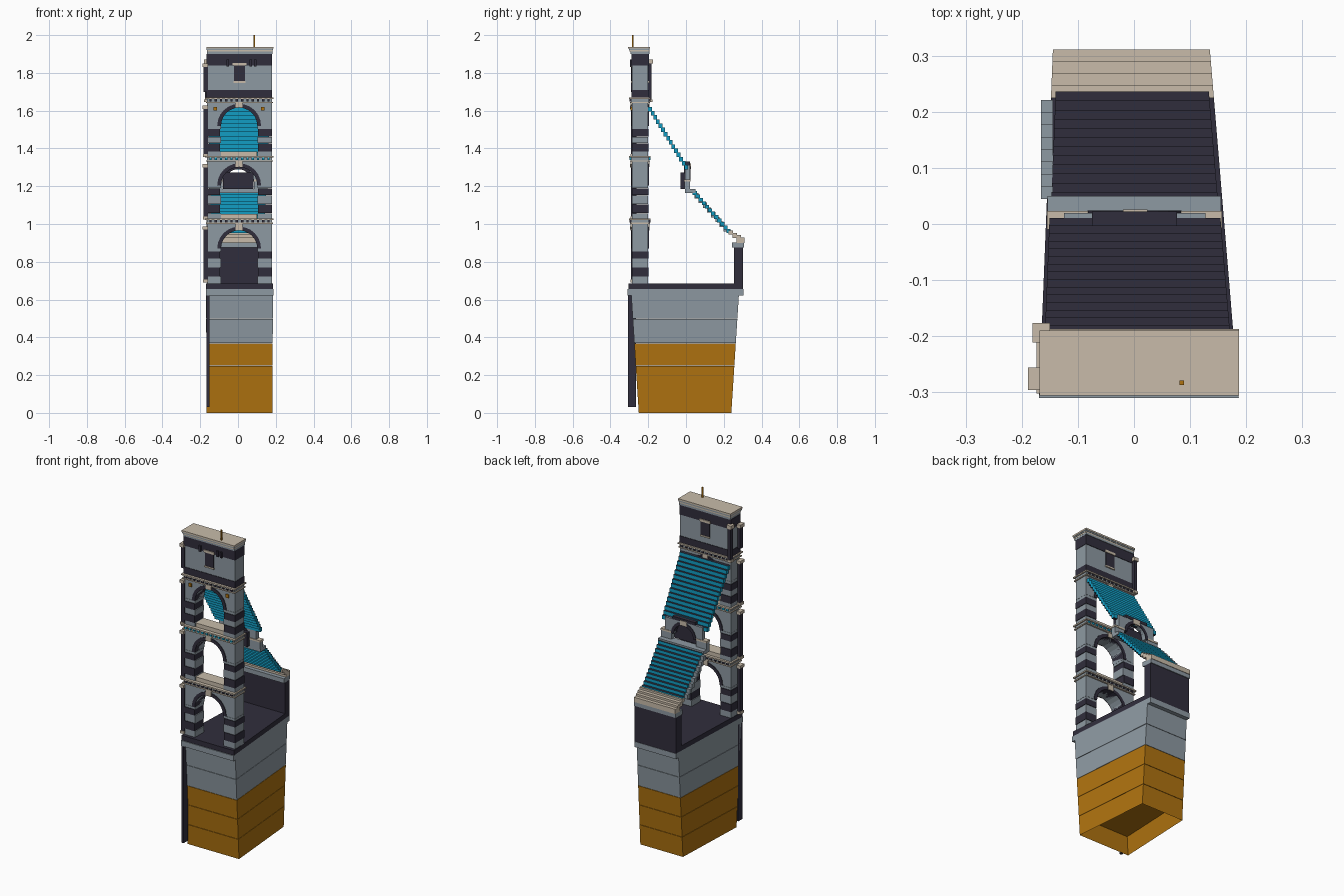
import bpy, bmesh, math

if "Cube" in bpy.data.objects:
    bpy.data.objects.remove(bpy.data.objects["Cube"])


def material(name, rgb):
    m = bpy.data.materials.new(name)
    m.diffuse_color = (*rgb, 1)
    m.use_nodes = True
    m.node_tree.nodes["Principled BSDF"].inputs["Base Color"].default_value = m.diffuse_color
    return m


GREY = material("stone_grey", (0.27, 0.32, 0.36))
DARK = material("dark_slate", (0.03, 0.027, 0.045))
CREAM = material("cream_stone", (0.58, 0.50, 0.40))
TEAL = material("teal_tile", (0.006, 0.34, 0.55))
OCHRE = material("ochre", (0.43, 0.17, 0.005))


def finish(name, bm, *mats):
    bmesh.ops.recalc_face_normals(bm, faces=bm.faces)
    me = bpy.data.meshes.new(name)
    bm.to_mesh(me)
    bm.free()
    for m in mats:
        me.materials.append(m)
    ob = bpy.data.objects.new(name, me)
    bpy.context.collection.objects.link(ob)
    return ob


def loft(bm, lower, upper, bottom=True):
    a = [bm.verts.new(p) for p in lower]
    b = [bm.verts.new(p) for p in upper]
    n = len(a)
    if bottom:
        bm.faces.new(a[::-1])
    bm.faces.new(b)
    for i in range(n):
        j = (i + 1) % n
        bm.faces.new((a[i], a[j], b[j], b[i]))


def add_box(bm, x0, x1, y0, y1, z0, z1):
    q = [(x0, y0), (x1, y0), (x1, y1), (x0, y1)]
    loft(bm, [(*p, z0) for p in q], [(*p, z1) for p in q])


def box(name, mat, *boxes):
    bm = bmesh.new()
    for b in boxes:
        add_box(bm, *b)
    return finish(name, bm, mat)


def left(y):    # the plan narrows toward the back
    return -0.157 + 0.04 * y


def right(y):
    return 0.161 - 0.083 * y


def plan(y0, y1, z, inset=0.0):
    return [(left(y0) + inset, y0, z), (right(y0) - inset, y0, z),
            (right(y1) - inset, y1, z), (left(y1) + inset, y1, z)]


def taper_slab(name, mat, y0, y1, z0, z1, inset=0.0):
    bm = bmesh.new()
    loft(bm, plan(y0, y1, z0, inset), plan(y0, y1, z1, inset))
    return finish(name, bm, mat)


def extrude_xz(name, mat, pts, y0, y1):
    bm = bmesh.new()
    loft(bm, [(x, y0, z) for x, z in pts], [(x, y1, z) for x, z in pts])
    return finish(name, bm, mat)


def arc(cx, cz, r, n=12):
    return [(cx + r * math.cos(math.pi * i / n), cz + r * math.sin(math.pi * i / n)) for i in range(n + 1)]


def arch(name, x0, x1, cx, spring, top, r, ring, y0, y1):
    """Spandrel wall with a round cut-out, plus a slightly proud dark arch ring."""
    extrude_xz(name + "_spandrel", GREY,
               [(x1, spring)] + [(x1, top), (x0, top), (x0, spring)] + arc(cx, spring, r)[::-1], y0, y1)
    extrude_xz(name + "_ring", DARK,
               arc(cx, spring, r + ring) + arc(cx, spring, r)[::-1], y0 - 0.004, y1 + 0.004)


# Tapered base in courses, open at the very bottom
base_levels = [0, 0.125, 0.25, 0.37, 0.5, 0.625]
for i, (z0, z1) in enumerate(zip(base_levels, base_levels[1:])):
    bm = bmesh.new()
    ring = [plan(-0.25 - 0.04 * z / 0.625, 0.24 + 0.04 * z / 0.625, z) for z in (z0, z1 - 0.002)]
    loft(bm, *ring, bottom=i > 0)
    finish(f"base_course_{i}", bm, OCHRE if i < 3 else GREY)
taper_slab("base_cornice", GREY, -0.31, 0.305, 0.622, 0.655)
taper_slab("courtyard_floor", DARK, -0.305, 0.27, 0.655, 0.685)
box("corner_downpipe", DARK, (-0.168, -0.152, -0.308, -0.265, 0.03, 0.622))

# Three arched storeys of the front tower
X0, X1, CX, Y0, Y1 = -0.164, 0.179, 0.006, -0.285, -0.2
for s, (z, top) in enumerate([(0.685, 1.0), (1.02, 1.33), (1.35, 1.64)]):
    n = f"storey_{s + 1}"
    spring = (0.87, 1.205, 1.52)[s]
    h = spring - z
    cuts = [0, 0.2, 0.46, 0.72, 0.92, 1.0] if s < 2 else [0, 0.2, 0.46, 0.66, 0.9, 1.0]
    for c in range(5):
        a, b = z + h * cuts[c], z + h * cuts[c + 1] - 0.001
        dark = c % 2
        g = 0.002 if dark else 0
        box(f"{n}_pier_course_{c}", DARK if dark else GREY,
            (X0 - g, -0.09 - g * 2, Y0 - g, Y1 + g, a, b),
            (0.102 + g * 2, X1 + g, Y0 - g, Y1 + g, a, b))
    arch(n, X0, X1, CX, spring, top, 0.096, 0.02, Y0, Y1)
    box(n + "_keystone", CREAM, (CX - 0.018, CX + 0.018, Y0 - 0.01, Y1 + 0.008, spring + 0.096, top))
    # stepped cornice with dentils
    box(n + "_cornice", CREAM, (X0 - 0.006, X1 + 0.006, Y0 - 0.012, Y1 + 0.01, top, top + 0.007),
        (X0 - 0.01, X1 + 0.008, Y0 - 0.017, Y1 + 0.013, top + 0.022, top + 0.03))
    box(n + "_frieze", GREY, (X0, X1, Y0 - 0.005, Y1 + 0.004, top + 0.007, top + 0.022))
    bm = bmesh.new()
    for k in range(12):
        x = X0 + 0.012 + k * 0.028
        for ya, yb in ((Y0 - 0.014, Y0 - 0.004), (Y1 + 0.003, Y1 + 0.011)):
            add_box(bm, x, x + 0.012, ya, yb, top + 0.008, top + 0.021)
    finish(n + "_dentils", bm, TEAL if s == 1 else DARK)
    if s:
        box(n + "_sill", CREAM, (-0.089, 0.101, Y0 + 0.004, Y1 - 0.004, z, z + 0.034))
    # engaged column on the left face
    box(n + "_side_column", DARK, (-0.182, X0 + 0.004, -0.29, -0.262, z + 0.02, top - 0.03))
    box(n + "_column_caps", CREAM, (-0.188, X0 + 0.004, -0.296, -0.256, top - 0.03, top - 0.012),
        (-0.186, X0 + 0.004, -0.294, -0.258, z + 0.004, z + 0.02))
box("front_lanterns", OCHRE, (-0.13, -0.112, Y0 - 0.008, Y0, 1.6, 1.62),
    (0.122, 0.14, Y0 - 0.008, Y0, 1.6, 1.62))

# Top chamber
box("chamber_base_band", DARK, (-0.166, 0.181, -0.288, -0.197, 1.67, 1.71))
box("chamber_wall", GREY, (X0, X1, Y0, Y1, 1.71, 1.84))
box("chamber_upper_band", DARK, (-0.166, 0.181, -0.288, -0.197, 1.84, 1.9))
box("chamber_windows", DARK, (-0.022, 0.038, Y0 - 0.004, Y1 + 0.004, 1.755, 1.84))
box("chamber_window_trim", CREAM, (-0.028, 0.044, Y0 - 0.008, Y1 + 0.008, 1.838, 1.853),
    (-0.024, 0.04, Y0 - 0.007, Y1 + 0.007, 1.747, 1.756))
box("chamber_brackets", DARK, *[(x, x + 0.013, Y0 - 0.012, Y0, 1.835, 1.87) for x in (-0.06, 0.06, 0.085)])
box("top_cornice", GREY, (X0, X1 + 0.003, -0.294, -0.194, 1.9, 1.912),
    (X0 - 0.002, X1 + 0.006, -0.302, -0.192, 1.92, 1.928))
box("top_cap", CREAM, (X0, X1 + 0.004, -0.298, -0.194, 1.912, 1.92),
    (-0.168, 0.187, -0.306, -0.19, 1.928, 1.938))
box("finial_pole", OCHRE, (0.081, 0.089, -0.287, -0.279, 1.93, 2.0))
box("front_chamber_column", DARK, (-0.182, X0 + 0.004, -0.29, -0.262, 1.7, 1.83))
box("front_chamber_column_cap", CREAM, (-0.189, X0 + 0.004, -0.296, -0.256, 1.83, 1.85))
box("rear_chamber_column", DARK, (-0.175, -0.155, -0.205, -0.182, 1.66, 1.85))
box("rear_chamber_column_cap", CREAM, (-0.181, -0.15, -0.211, -0.176, 1.85, 1.872),
    (-0.179, -0.152, -0.208, -0.178, 1.645, 1.66))


# Stepped roofs: tile edges teal, horizontal faces dark
def stepped_roof(name, n, y0, y1, z0, z1, inset):
    bm = bmesh.new()
    dy, dz = (y1 - y0) / n, (z1 - z0) / n
    for i in range(n):
        y, z = y0 + i * dy, z0 + i * dz
        loft(bm, plan(y, y + dy + 0.006, z + dz - 0.002, inset), plan(y, y + dy + 0.006, z, inset))
    bm.normal_update()
    for f in bm.faces:
        f.material_index = int(abs(f.normal.z) > 0.5)
    return finish(name, bm, TEAL, DARK)


stepped_roof("upper_roof", 15, -0.2, 0.005, 1.62, 1.29, 0.006)
stepped_roof("lower_roof", 12, 0.035, 0.23, 1.175, 0.955, 0.008)
box("roof_side_coping", GREY, *[(-0.166, -0.144, 0.045 + i * 0.022, 0.067 + i * 0.022,
                                 1.135 - i * 0.025, 1.163 - i * 0.025) for i in range(8)])

# Dormer between the two roofs
box("dormer_ledge", GREY, (-0.154, 0.155, -0.005, 0.05, 1.165, 1.185))
box("dormer_piers", GREY, (-0.154, -0.082, -0.008, 0.02, 1.185, 1.225),
    (0.084, 0.155, -0.008, 0.02, 1.185, 1.225))
arch("dormer", -0.125, 0.127, 0.001, 1.225, 1.312, 0.066, 0.018, -0.006, 0.02)
box("dormer_shoulders", CREAM, (-0.155, -0.082, -0.01, 0.023, 1.225, 1.236),
    (0.084, 0.157, -0.01, 0.023, 1.225, 1.236))
box("dormer_door", DARK, (-0.08, 0.082, -0.028, -0.008, 1.185, 1.272))
box("dormer_keystone", CREAM, (-0.02, 0.024, -0.01, 0.026, 1.29, 1.32))
box("dormer_top", DARK, (-0.075, 0.077, -0.006, 0.022, 1.312, 1.33))

# Rear wall with cream steps on top
taper_slab("rear_wall", DARK, 0.255, 0.303, 0.655, 0.875)
taper_slab("rear_wall_cornice", GREY, 0.243, 0.308, 0.875, 0.903)
for i in range(4):
    y = 0.225 + i * 0.021
    taper_slab(f"rear_step_{i}", CREAM, y, y + 0.023, (0.945, 0.925, 0.9, 0.9)[i], 0.965 - i * 0.012)
